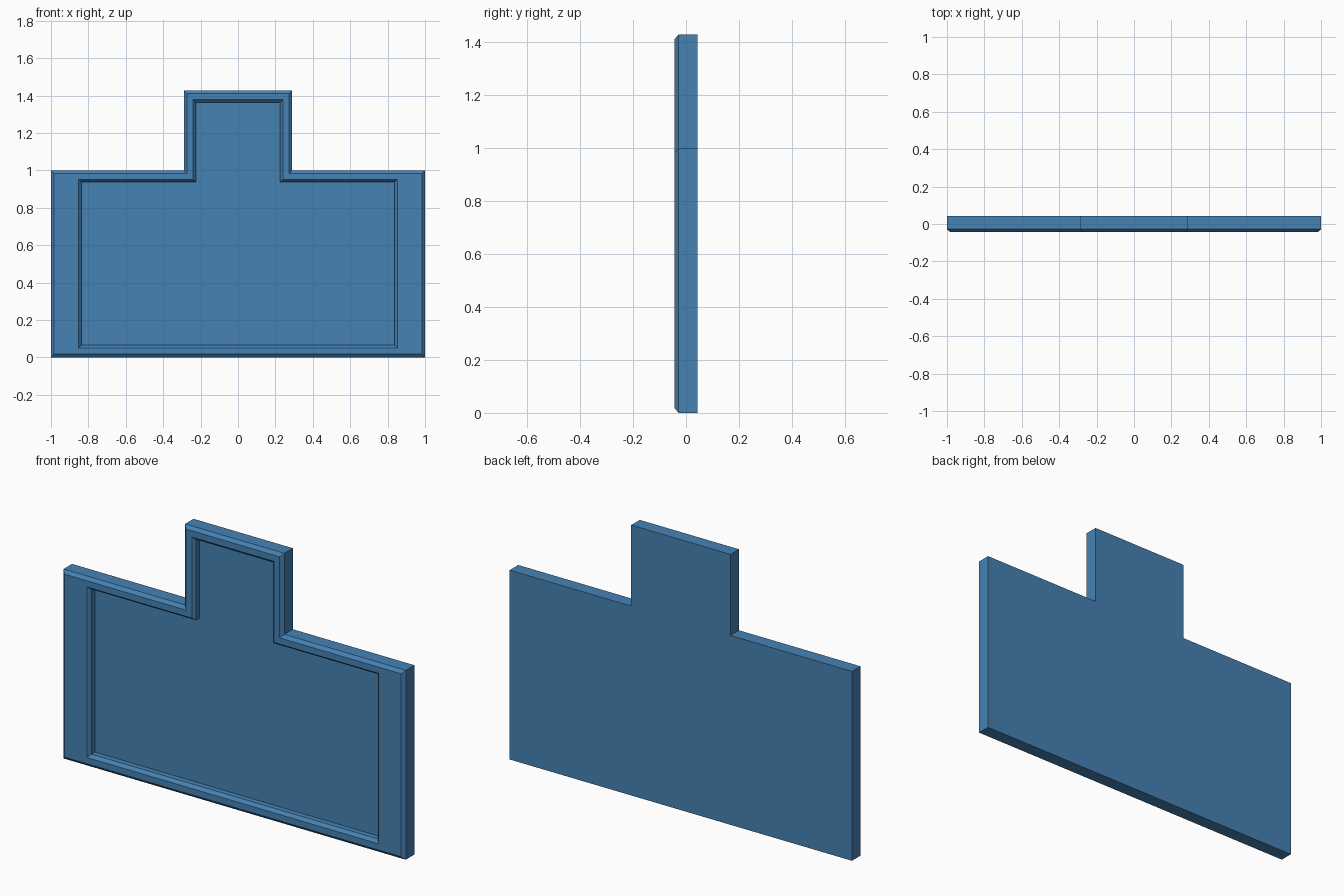
import bpy, bmesh

if "Cube" in bpy.data.objects:
    bpy.data.objects.remove(bpy.data.objects["Cube"])

blue = bpy.data.materials.new("steel_blue")
blue.diffuse_color = (0.061, 0.223, 0.456, 1)
blue.use_nodes = True
blue.node_tree.nodes["Principled BSDF"].inputs["Base Color"].default_value = blue.diffuse_color


def outline(bm, y, half, tab, bottom, shoulder, top):
    """Ring of vertices around a stepped panel with a raised centre tab."""
    right = [(half, bottom), (half, shoulder), (tab, shoulder), (tab, top)]
    pts = right + [(-x, z) for x, z in reversed(right)]
    return [bm.verts.new((x, y, z)) for x, z in pts]


def bridge(bm, a, b):
    n = len(a)
    for i in range(n):
        j = (i + 1) % n
        bm.faces.new((a[i], a[j], b[j], b[i]))


bm = bmesh.new()
F, C, FLOOR, BACK = -0.043, -0.028, 0.001, 0.043
# back edge, chamfered front rim, chamfered recess lip, recess floor
rings = [outline(bm, *r) for r in (
    (BACK, 1.0, 0.29, 0.0, 1.0, 1.428),
    (C, 1.0, 0.29, 0.0, 1.0, 1.428),
    (F, 0.983, 0.273, 0.017, 0.983, 1.411),
    (F, 0.852, 0.24, 0.05, 0.95, 1.378),
    (C, 0.837, 0.225, 0.066, 0.937, 1.363),
    (FLOOR, 0.837, 0.225, 0.066, 0.937, 1.363))]
for a, b in zip(rings, rings[1:]):
    bridge(bm, a, b)


def cap(bm, r):
    # wide lower panel plus the tab
    bm.faces.new((r[0], r[1], r[2], r[5], r[6], r[7]))
    bm.faces.new((r[2], r[3], r[4], r[5]))


cap(bm, rings[0])
cap(bm, rings[-1])
bmesh.ops.recalc_face_normals(bm, faces=bm.faces)

mesh = bpy.data.meshes.new("stepped_panel")
bm.to_mesh(mesh)
bm.free()
mesh.materials.append(blue)
panel = bpy.data.objects.new("stepped_panel", mesh)
bpy.context.collection.objects.link(panel)
